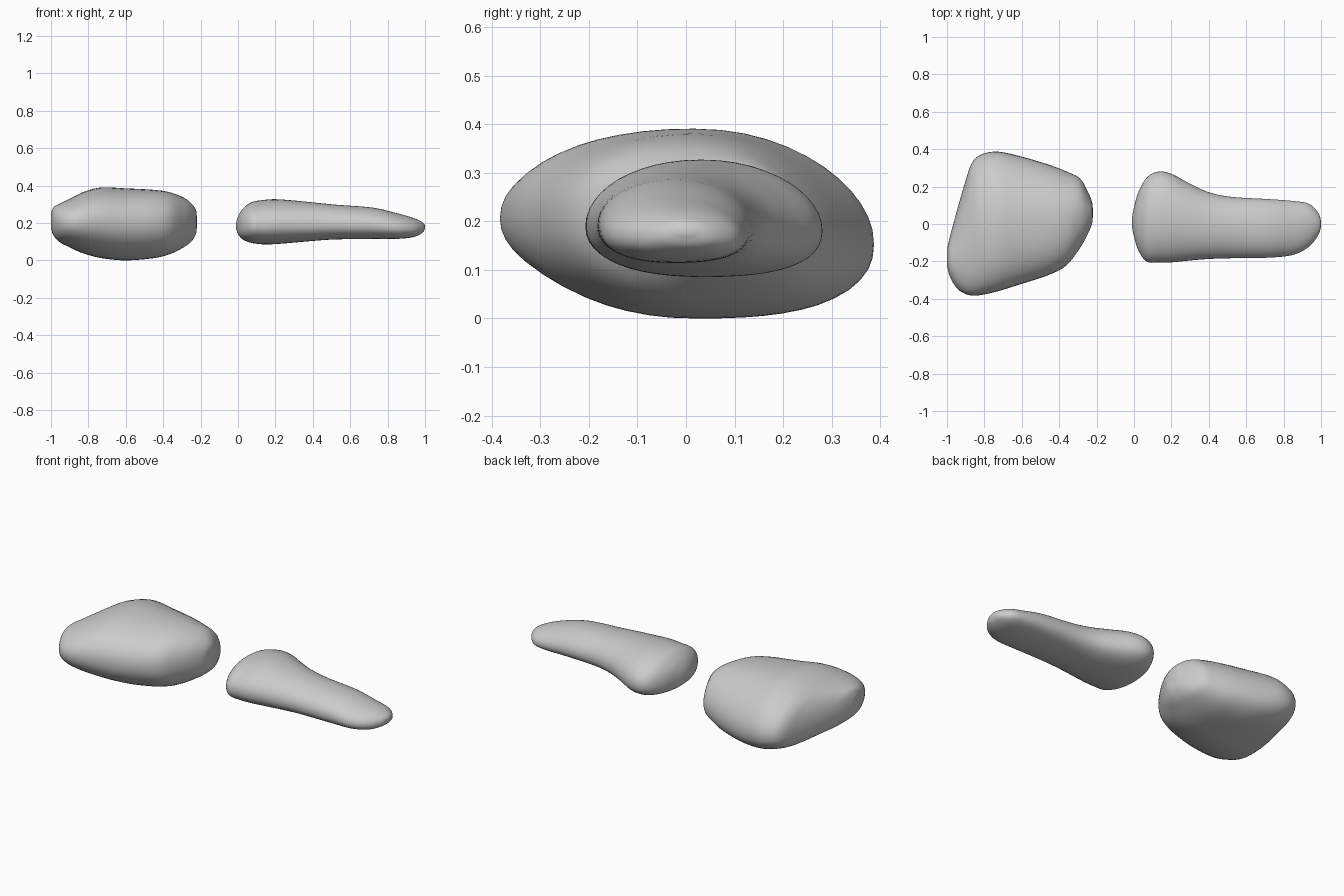
import bpy, bmesh
from math import cos, sin, pi

SIDES, STEPS = 48, 5


def catmull(a, b, c, d, t):
    return [0.5 * (2*q + (r - p)*t + (2*p - 5*q + 4*r - s)*t*t + (3*q - p - 3*r + s)*t**3)
            for p, q, r, s in zip(a, b, c, d)]


def powered(v, e):
    return (1 if v >= 0 else -1) * abs(v) ** e


def ring(bm, s, drop):
    """Rounded section; 'drop' lowers the rear (+y) edge and raises the front one."""
    x, y0, y1, z0, z1 = s
    verts = []
    for i in range(SIDES):
        a = 2 * pi * i / SIDES
        c, h = powered(cos(a), 0.93), powered(sin(a), 0.93)
        y = (y0 + y1) / 2 + (y1 - y0) / 2 * c
        z = (z0 + z1) / 2 + (z1 - z0) / 2 * h
        edge = drop[0] if c > 0 else drop[1]
        z += edge * (z1 - z0) * c * c
        verts.append(bm.verts.new((x, y, z)))
    return verts


def stone(name, secs, drop):
    bm = bmesh.new()
    n = len(secs)
    dense = []
    for i in range(n - 1):
        quad = [secs[max(0, min(n - 1, i + k))] for k in (-1, 0, 1, 2)]
        dense += [catmull(*quad, j / STEPS) for j in range(STEPS)]
    dense.append(secs[-1])
    rings = [ring(bm, s, drop) for s in dense]
    for a, b in zip(rings, rings[1:]):
        for i in range(SIDES):
            j = (i + 1) % SIDES
            bm.faces.new((a[i], a[j], b[j], b[i]))
    bm.faces.new(rings[0])
    bm.faces.new(rings[-1])
    bmesh.ops.recalc_face_normals(bm, faces=bm.faces)
    for f in bm.faces:
        f.smooth = True
    me = bpy.data.meshes.new(name)
    bm.to_mesh(me)
    bm.free()
    ob = bpy.data.objects.new(name, me)
    bpy.context.collection.objects.link(ob)


# Broad stone: sections are x, front y, rear y, bottom z, top z
stone("broad_stone", [
    (-1.0, -0.22, -0.14, 0.17, 0.25),
    (-0.985, -0.28, -0.07, 0.13, 0.285),
    (-0.95, -0.34, 0.06, 0.095, 0.305),
    (-0.91, -0.37, 0.2, 0.075, 0.325),
    (-0.87, -0.382, 0.32, 0.055, 0.345),
    (-0.82, -0.38, 0.37, 0.035, 0.368),
    (-0.73, -0.36, 0.387, 0.012, 0.39),
    (-0.6, -0.32, 0.36, 0.0, 0.385),
    (-0.45, -0.27, 0.315, 0.012, 0.377),
    (-0.36, -0.22, 0.28, 0.035, 0.363),
    (-0.29, -0.13, 0.245, 0.07, 0.335),
    (-0.25, -0.06, 0.18, 0.1, 0.305),
    (-0.225, 0.0, 0.12, 0.14, 0.27),
    (-0.22, 0.04, 0.08, 0.18, 0.23)], (-0.13, 0.02))

# Long tapering stone
stone("long_stone", [
    (-0.01, -0.02, 0.04, 0.17, 0.2),
    (0.0, -0.07, 0.09, 0.14, 0.235),
    (0.025, -0.145, 0.175, 0.112, 0.275),
    (0.07, -0.202, 0.25, 0.094, 0.31),
    (0.13, -0.205, 0.28, 0.086, 0.322),
    (0.2, -0.205, 0.268, 0.087, 0.327),
    (0.3, -0.195, 0.215, 0.095, 0.32),
    (0.4, -0.187, 0.17, 0.104, 0.31),
    (0.52, -0.183, 0.145, 0.112, 0.298),
    (0.72, -0.18, 0.133, 0.115, 0.282),
    (0.85, -0.165, 0.123, 0.115, 0.252),
    (0.935, -0.122, 0.108, 0.124, 0.228),
    (0.985, -0.06, 0.06, 0.146, 0.205),
    (1.0, -0.015, 0.015, 0.172, 0.188)], (-0.1, -0.06))
